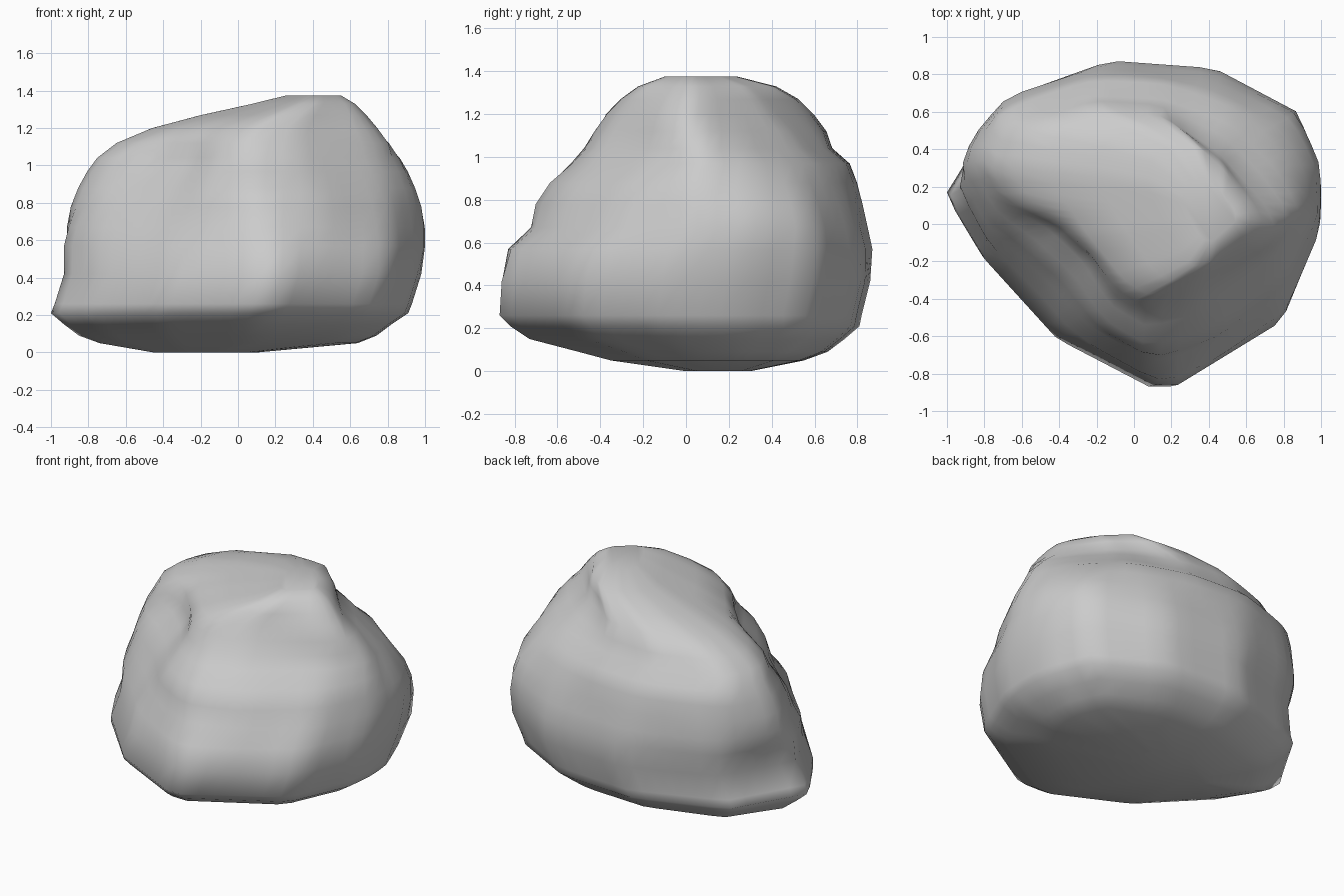
import bpy, bmesh, math
from mathutils import Vector

if "Cube" in bpy.data.objects:
    bpy.data.objects.remove(bpy.data.objects["Cube"])

SIDES = 56

# Plan outlines of the boulder: base, waist, shoulder and crown
LOW = [(-1, .19), (-.92, .32), (-.73, .65), (-.67, .68), (-.13, .88), (.43, .85), (.87, .61),
       (.98, .32), (1, .15), (.98, -.08), (.8, -.5), (.17, -.87), (-.4, -.58), (-.8, -.15)]
MID = [(-.9, .3), (-.85, .45), (-.65, .65), (-.15, .8), (.4, .75), (.85, .55), (.97, .3),
       (.97, .05), (.8, -.3), (.45, -.57), (.1, -.68), (-.2, -.52), (-.42, -.27), (-.75, 0)]
HIGH = [(-.78, .3), (-.7, .55), (-.25, .7), (.15, .68), (.5, .55), (.75, .3), (.87, .08),
        (.75, -.1), (.3, -.42), (.05, -.48), (-.12, -.38), (-.25, -.16), (-.42, .0), (-.68, .12)]
TOP = [(-.47, .3), (-.4, .5), (-.15, .6), (.15, .58), (.45, .38), (.7, .1), (.75, 0),
       (.68, -.1), (.3, -.33), (.08, -.38), (-.05, -.3), (-.25, -.05)]
PLANS = [(.45, LOW), (.75, MID), (1.04, HIGH), (1.2, TOP)]

# Side profiles: z, x range, y range
LEVELS = [(0, -.45, .1, 0, .3), (.05, -.74, .64, -.35, .55), (.09, -.85, .74, -.5, .66),
          (.15, -.93, .82, -.73, .74), (.21, -1, .91, -.82, .81), (.26, -.98, .93, -.87, .82),
          (.42, -.93, .98, -.86, .86), (.57, -.93, 1, -.83, .87), (.67, -.92, 1, -.72, .85),
          (.78, -.9, .985, -.71, .825), (.88, -.86, .95, -.64, .8), (.97, -.81, .91, -.54, .77),
          (1.04, -.76, .87, -.48, .68), (1.12, -.66, .81, -.43, .66), (1.2, -.47, .75, -.38, .6),
          (1.27, -.2, .69, -.31, .53), (1.33, .08, .63, -.23, .43), (1.375, .26, .55, -.1, .24)]


def fit(points, x0, x1, y0, y1):
    """Stretch points to fill a rectangle."""
    xs, ys = [p[0] for p in points], [p[1] for p in points]
    ax, ay = min(xs), min(ys)
    sx, sy = (x1 - x0) / (max(xs) - ax), (y1 - y0) / (max(ys) - ay)
    return [(x0 + (x - ax) * sx, y0 + (y - ay) * sy) for x, y in points]


def resample(points):
    """Sample an outline at even angles around its centre."""
    pts = [Vector(p) for p in fit(points, -1, 1, -1, 1)]
    ring = []
    for i in range(SIDES):
        a = 2 * math.pi * i / SIDES
        d = Vector((math.cos(a), math.sin(a)))
        best = 0
        for p, q in zip(pts, pts[1:] + pts[:1]):
            e = q - p
            den = d.x * e.y - d.y * e.x
            if abs(den) < 1e-9:
                continue
            t = (p.x * e.y - p.y * e.x) / den
            s = (p.x * d.y - p.y * d.x) / den
            if t > 0 and -1e-6 <= s <= 1 + 1e-6:
                best = max(best, t)
        ring.append(d * best)
    return ring


RINGS = [(z, resample(o)) for z, o in PLANS]


def plan_at(z):
    """Blend the outlines at height z."""
    if z <= RINGS[0][0]:
        return RINGS[0][1]
    for (za, a), (zb, b) in zip(RINGS, RINGS[1:]):
        if z <= zb:
            return [p.lerp(q, (z - za) / (zb - za)) for p, q in zip(a, b)]
    return RINGS[-1][1]


# Boulder: stacked rings with closed top and bottom
bm = bmesh.new()
loops = []
for z, *box in LEVELS:
    loops.append([bm.verts.new((x, y, z)) for x, y in fit(plan_at(z), *box)])
for lo, hi in zip(loops, loops[1:]):
    for i in range(SIDES):
        j = (i + 1) % SIDES
        bm.faces.new((lo[i], lo[j], hi[j], hi[i]))
bm.faces.new(loops[0][::-1])
bm.faces.new(loops[-1])

# Soften the ring steps on the upper half
upper = [v for v in bm.verts if .6 < v.co.z < 1.36]
bmesh.ops.smooth_vert(bm, verts=upper, factor=.3, use_axis_x=True, use_axis_y=True, use_axis_z=True)

mesh = bpy.data.meshes.new("boulder")
bm.to_mesh(mesh)
bm.free()
rock = bpy.data.objects.new("boulder", mesh)
bpy.context.collection.objects.link(rock)
for poly in mesh.polygons:
    poly.use_smooth = True
